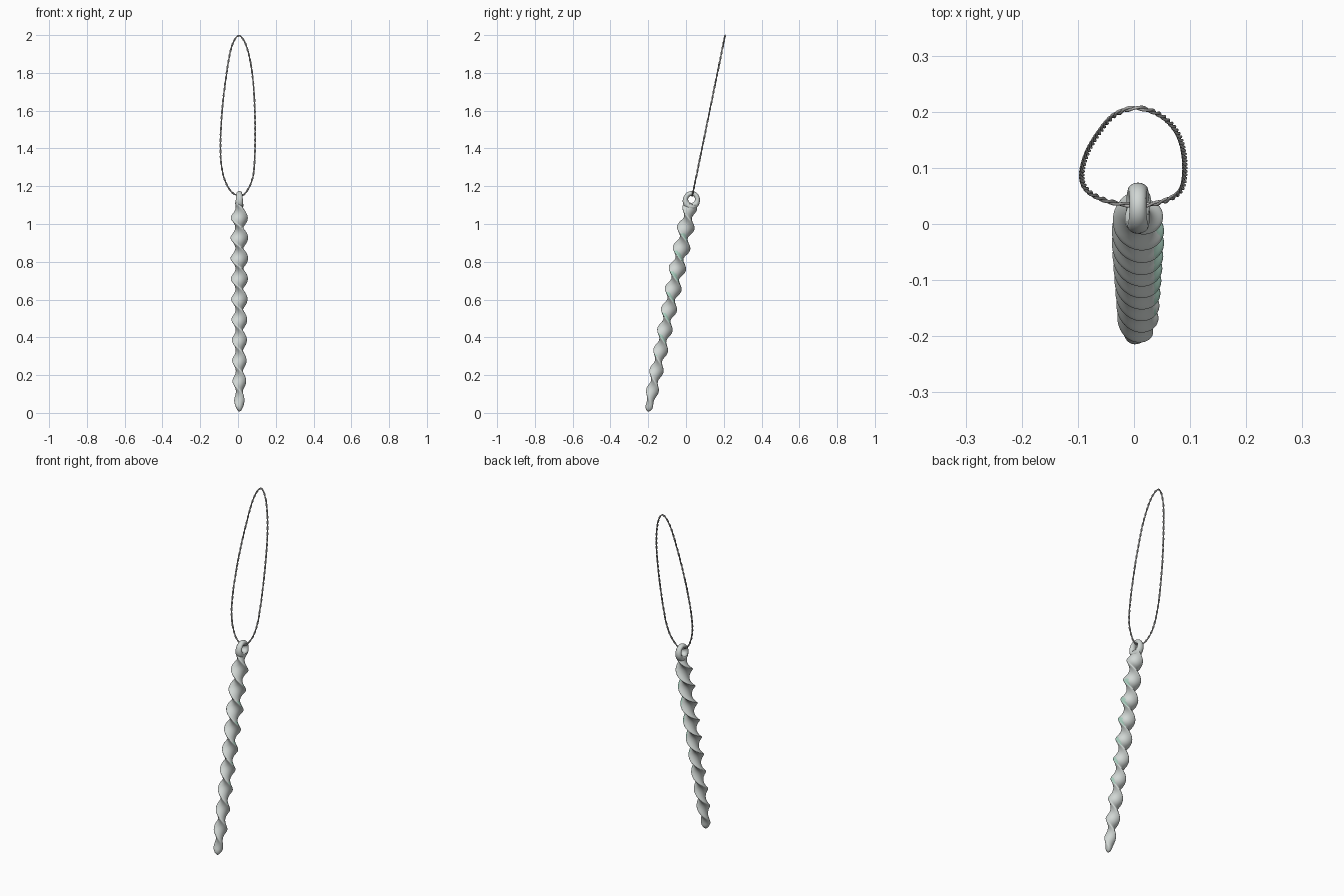
import bpy, bmesh, math
from mathutils import Vector, Matrix

if "Cube" in bpy.data.objects:
    bpy.data.objects.remove(bpy.data.objects["Cube"])

TILT = math.atan(0.2045)
FRAME = Matrix.Translation((0.007, -0.2, 0.008)) @ Matrix.Rotation(-TILT, 4, 'X')
C = math.cos(TILT)

def mat(name, col):
    m = bpy.data.materials.new(name)
    m.diffuse_color = (*col, 1)
    m.use_nodes = True
    m.node_tree.nodes["Principled BSDF"].inputs["Base Color"].default_value = m.diffuse_color
    return m

silver = mat("silver_grey", (0.64, 0.68, 0.66))
green = mat("pale_green_tint", (0.42, 0.66, 0.55))
dark = mat("cord_grey", (0.48, 0.48, 0.47))

def finish(bm, name, m):
    bmesh.ops.recalc_face_normals(bm, faces=bm.faces)
    me = bpy.data.meshes.new(name)
    bm.to_mesh(me)
    bm.free()
    me.materials.append(m)
    for p in me.polygons:
        p.use_smooth = True
    ob = bpy.data.objects.new(name, me)
    bpy.context.collection.objects.link(ob)
    return ob

def tube(bm, rings, closed=False):
    vs = [[bm.verts.new(p) for p in r] for r in rings]
    n = len(vs[0])
    for i in range(len(vs) if closed else len(vs) - 1):
        a, b = vs[i], vs[(i + 1) % len(vs)]
        for j in range(n):
            bm.faces.new((a[j], a[(j + 1) % n], b[(j + 1) % n], b[j]))
    if not closed:
        bm.faces.new(vs[0][::-1])
        bm.faces.new(vs[-1])

# twisted icicle: a lens-shaped section turning left-handed up the tilted axis
PITCH = 0.1107
TOP = 1.122
rings = []
for i in range(301):
    s = TOP * i / 300
    t = s / TOP
    a, b = 0.034 + 0.0125 * min(1, t * 1.4), 0.018 + 0.004 * t
    tip = math.sqrt(max(0.02, 1 - (1 - min(1, s / 0.035)) ** 2))
    grow = 0.62 + 0.38 * min(1, s / 0.13)
    end = max(0, (s - 1.03) / (TOP - 1.03))
    a *= tip * grow * (1 - 0.2 * end)
    b *= tip * (1 - 0.15 * end)
    ang = math.pi / 2 - math.pi * (s - 0.772) / PITCH
    ring = []
    for k in range(28):
        u = 2 * math.pi * k / 28
        x, y = a * math.cos(u), b * math.sin(u) * (0.75 + 0.25 * abs(math.sin(u)))
        ring.append(FRAME @ Vector((x * math.cos(ang) - y * math.sin(ang),
                                    x * math.sin(ang) + y * math.cos(ang), s)))
    rings.append(ring)
bm = bmesh.new()
tube(bm, rings)
icicle = finish(bm, "twisted_icicle", silver)
# pale green tint on the upward ledges of the right-hand ridges
icicle.data.materials.append(green)
for p in icicle.data.polygons:
    if p.center.x > 0.036 and p.normal.z > 0.1 and 0.3 < p.center.z < 0.95:
        p.material_index = 1

# hanging eyelet: ring around the x direction, heavier at its lower side
bm = bmesh.new()
rings = []
for i in range(40):
    w = 2 * math.pi * i / 40
    low = (1 - math.sin(w)) / 2
    thick = 0.015 + 0.006 * low
    ring = []
    for k in range(16):
        u = 2 * math.pi * k / 16
        r = 0.030 + 0.012 * math.cos(u) + 0.012 * low * low * (1 + math.cos(u)) / 2
        ring.append(FRAME @ Vector((thick * math.sin(u), r * math.cos(w),
                                    1.146 + r * math.sin(w) * 1.05)))
    rings.append(ring)
tube(bm, rings, True)
finish(bm, "hanging_eyelet", silver)

# cord loop path as seen from the front (x, z)
PATH = [(.005, 1.997), (.045, 1.94), (.075, 1.8), (.089, 1.6), (.089, 1.36), (.076, 1.24),
        (.042, 1.168), (.006, 1.149), (-.043, 1.18), (-.081, 1.27), (-.093, 1.4),
        (-.084, 1.6), (-.060, 1.8), (-.033, 1.94)]
pts = [Vector((x - 0.007, 0, (z - 0.008) / C)) for x, z in PATH]

def spline(u):
    n = len(pts)
    i, f = int(u) % n, u - int(u)
    p = [pts[(i + k) % n] for k in (-1, 0, 1, 2)]
    return 0.5 * (2 * p[1] + (p[2] - p[0]) * f + (2 * p[0] - 5 * p[1] + 4 * p[2] - p[3]) * f * f
                  + (3 * p[1] - p[0] - 3 * p[2] + p[3]) * f ** 3)

# sample evenly along the length
fine = [spline(len(pts) * i / 4000) for i in range(4000)]
cum = [0]
for i in range(4000):
    cum.append(cum[-1] + (fine[(i + 1) % 4000] - fine[i]).length)
N, TURNS = 600, 30
path, j = [], 0
for i in range(N):
    while cum[j + 1] < cum[-1] * i / N:
        j += 1
    path.append(fine[j].lerp(fine[(j + 1) % 4000], (cum[-1] * i / N - cum[j]) / (cum[j + 1] - cum[j])))

# two strands twisted around each other
Y = Vector((0, 1, 0))
for strand in range(2):
    rings = []
    for i in range(N):
        tan = (path[(i + 1) % N] - path[i - 1]).normalized()
        side = tan.cross(Y)
        ph = 2 * math.pi * TURNS * i / N + math.pi * strand
        c = path[i] + 0.0024 * (side * math.cos(ph) + Y * math.sin(ph))
        rings.append([FRAME @ (c + 0.0027 * (side * math.cos(k * math.pi / 4) + Y * math.sin(k * math.pi / 4)))
                      for k in range(8)])
    bm = bmesh.new()
    tube(bm, rings, True)
    finish(bm, "cord_strand_%d" % (strand + 1), dark)
